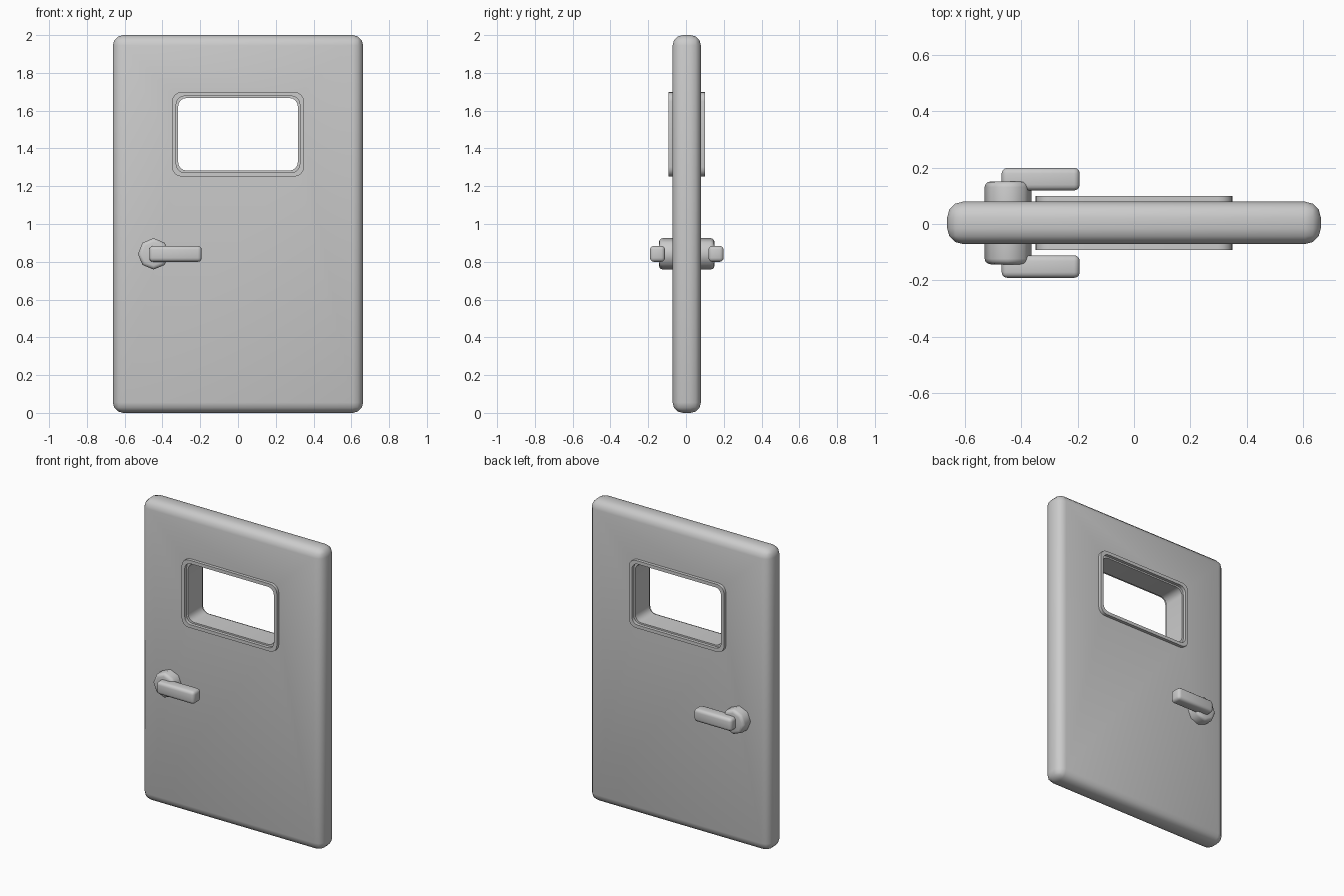
import bpy, bmesh, math
from mathutils import Matrix, Vector

if "Cube" in bpy.data.objects:
    bpy.data.objects.remove(bpy.data.objects["Cube"])

grey = bpy.data.materials.new("plain_grey")
grey.use_nodes = True
colour = (0.6, 0.6, 0.6, 1)
grey.diffuse_color = colour
grey.node_tree.nodes["Principled BSDF"].inputs["Base Color"].default_value = colour

MID = 0.004      # middle of the door's thickness
WINDOW_Z = 1.475


def finish(bm, name):
    bmesh.ops.recalc_face_normals(bm, faces=bm.faces)
    mesh = bpy.data.meshes.new(name)
    bm.to_mesh(mesh)
    bm.free()
    mesh.materials.append(grey)
    ob = bpy.data.objects.new(name, mesh)
    bpy.context.collection.objects.link(ob)
    return ob


def smooth(ob, angle=40):
    bpy.ops.object.select_all(action="DESELECT")
    ob.select_set(True)
    bpy.context.view_layer.objects.active = ob
    bpy.ops.object.shade_smooth_by_angle(angle=math.radians(angle))


def bevelled_box(name, size, centre, bevel, segments):
    bm = bmesh.new()
    bmesh.ops.create_cube(bm, size=1, matrix=Matrix.Translation(centre) @ Matrix.Diagonal((*size, 1)))
    bmesh.ops.bevel(bm, geom=bm.edges[:], offset=bevel, segments=segments, profile=0.5, affect="EDGES")
    return finish(bm, name)


def round_rect(half_x, half_z, radius, steps=4):
    """Rounded outline around the window centre, as (x, z) pairs."""
    points = []
    for q, (sx, sz) in enumerate([(1, 1), (-1, 1), (-1, -1), (1, -1)]):
        for i in range(steps + 1):
            a = math.pi / 2 * (q + i / steps)
            points.append((sx * (half_x - radius) + radius * math.cos(a),
                           WINDOW_Z + sz * (half_z - radius) + radius * math.sin(a)))
    return points


def loop(bm, outline, y):
    return [bm.verts.new((x, y, z)) for x, z in outline]


def bridge(bm, a, b):
    for i in range(len(a)):
        j = (i + 1) % len(a)
        bm.faces.new((a[i], a[j], b[j], b[i]))


# Door slab with a window opening
door = bevelled_box("door_panel", (1.325, 0.15, 2), (0, MID, 1), 0.055, 3)
bm = bmesh.new()
opening = round_rect(0.317, 0.192, 0.045)
front, back = loop(bm, opening, -0.4), loop(bm, opening, 0.4)
bridge(bm, front, back)
bm.faces.new(front)
bm.faces.new(back)
cutter = finish(bm, "window_cutter")
cut = door.modifiers.new("window_opening", "BOOLEAN")
cut.object = cutter
cut.solver = "EXACT"
bpy.context.view_layer.objects.active = door
bpy.ops.object.modifier_apply(modifier=cut.name)
bpy.data.objects.remove(cutter)
smooth(door)

for side, label in ((-1, "front"), (1, "back")):
    # Raised window frame
    bm = bmesh.new()
    outer, inner = round_rect(0.349, 0.224, 0.05), round_rect(0.327, 0.202, 0.042)
    face_y, wall_y = MID + side * 0.096, MID + side * 0.07
    rings = [loop(bm, o, y) for o, y in
             ((outer, wall_y), (outer, face_y), (inner, face_y), (inner, wall_y))]
    for i in range(4):
        bridge(bm, rings[i], rings[(i + 1) % 4])
    smooth(finish(bm, label + "_window_frame"))

    # Eight-sided handle base with a rounded rim
    bm = bmesh.new()
    bmesh.ops.create_cone(bm, cap_ends=True, segments=8, radius1=0.083, radius2=0.083, depth=0.1,
                          matrix=Matrix.Translation((-0.447, MID + side * 0.097, 0.842))
                          @ Matrix.Rotation(math.pi / 2, 4, "X"))
    rim = [e for e in bm.edges
           if all(abs(v.co.y - MID) > 0.12 for v in e.verts)]
    bmesh.ops.bevel(bm, geom=rim, offset=0.02, segments=3, profile=0.5, affect="EDGES")
    smooth(finish(bm, label + "_handle_base"), 50)

    # Lever
    smooth(bevelled_box(label + "_handle_lever", (0.277, 0.08, 0.084),
                        (-0.331, MID + side * 0.155, 0.842), 0.02, 3))
